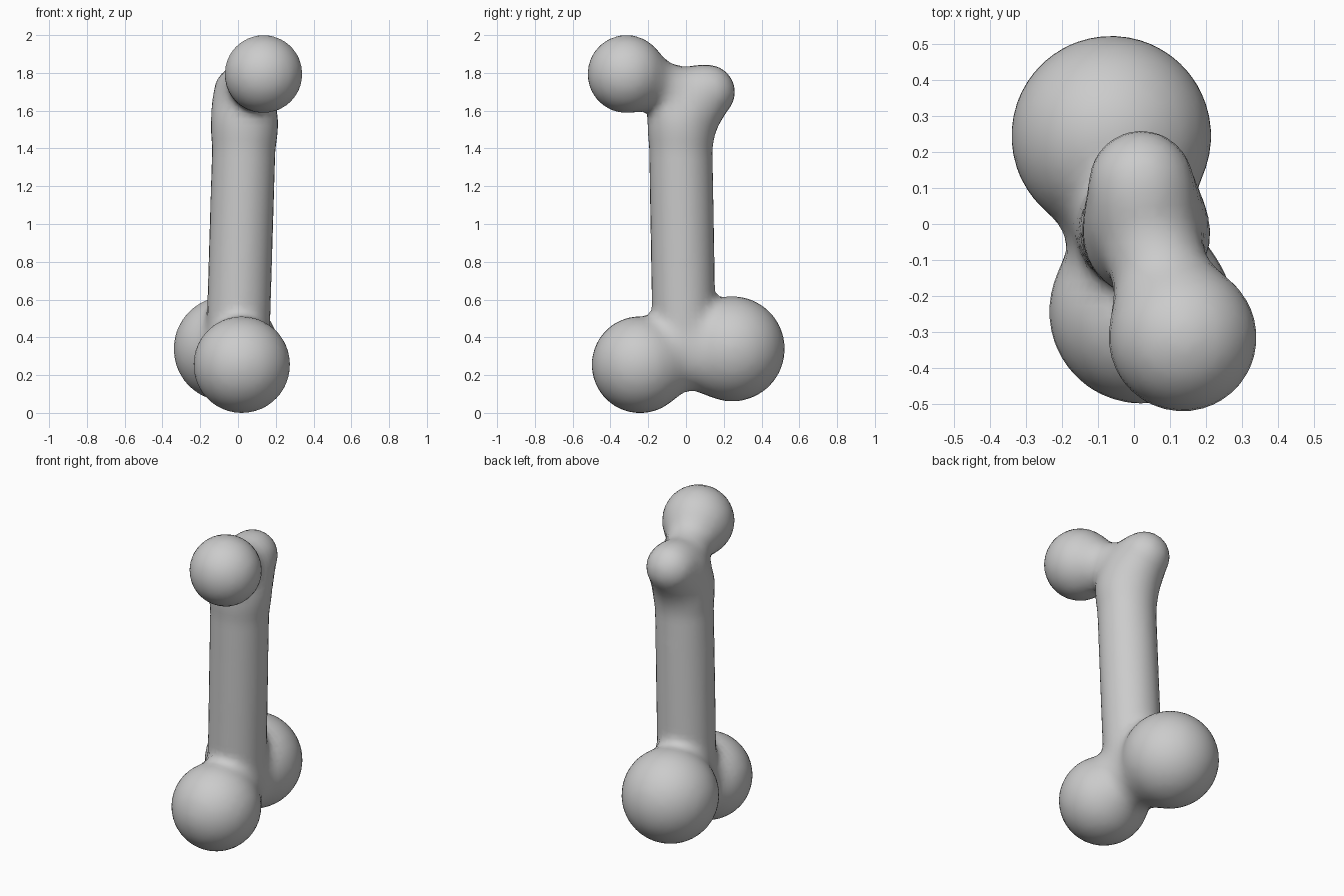
import bpy, bmesh
from mathutils import Vector as V

if "Cube" in bpy.data.objects:
    bpy.data.objects.remove(bpy.data.objects["Cube"])

# Round-ended limbs of the bone: start, end, start radius, end radius
LIMBS = [
    ((0.0, -0.01, 0.40), (0.035, -0.03, 1.55), 0.167, 0.167),     # shaft
    ((0.03, 0.0, 1.68), (0.10, -0.22, 1.76), 0.145, 0.125),       # neck
    ((0.035, -0.02, 1.52), (0.02, 0.115, 1.70), 0.15, 0.143),     # upper knob
    ((0.135, -0.315, 1.795), (0.135, -0.315, 1.796), 0.205, 0.205),   # upper ball
    ((0.02, -0.243, 0.256), (0.02, -0.243, 0.257), 0.255, 0.255),     # lower front ball
    ((-0.063, 0.245, 0.34), (-0.063, 0.245, 0.341), 0.277, 0.277),    # lower back ball
    ((0.01, -0.12, 0.28), (-0.03, 0.1, 0.30), 0.165, 0.165),      # bridge between lower balls
]
LIMBS = [(V(a), V(b), ra, rb) for a, b, ra, rb in LIMBS]
BLEND = 0.07


def distance(p):
    """Signed distance to all limbs, blended softly where they meet."""
    d = 9.0
    for a, b, ra, rb in LIMBS:
        ab = b - a
        t = min(1, max(0, (p - a).dot(ab) / ab.length_squared))
        e = (p - a - ab * t).length - (ra + (rb - ra) * t)
        h = max(BLEND - abs(d - e), 0) / BLEND
        d = min(d, e) - h * h * BLEND / 4
    return d


# Rough body: strings of overlapping spheres
bm = bmesh.new()
for a, b, ra, rb in LIMBS:
    n = max(1, int((b - a).length / 0.03))
    for i in range(n + 1):
        t = i / n
        ret = bmesh.ops.create_icosphere(bm, subdivisions=3, radius=ra + (rb - ra) * t)
        bmesh.ops.translate(bm, verts=ret["verts"], vec=a.lerp(b, t))
mesh = bpy.data.meshes.new("bone")
bm.to_mesh(mesh)
bm.free()
bone = bpy.data.objects.new("bone", mesh)
bpy.context.collection.objects.link(bone)
bpy.context.view_layer.objects.active = bone
bone.select_set(True)

# Fuse to one skin
remesh = bone.modifiers.new("fuse", "REMESH")
remesh.mode = "VOXEL"
remesh.voxel_size = 0.035
relax = bone.modifiers.new("relax", "SMOOTH")
relax.factor = 0.5
relax.iterations = 6
for name in ("fuse", "relax"):
    bpy.ops.object.modifier_apply(modifier=name)

# Pull the skin onto the blended surface
axes = (V((1, 0, 0)), V((0, 1, 0)), V((0, 0, 1)))
for v in bone.data.vertices:
    p = v.co.copy()
    for _ in range(4):
        g = V([distance(p + x * 0.002) - distance(p - x * 0.002) for x in axes])
        if g.length > 1e-6:
            p -= g.normalized() * distance(p)
    v.co = p

# Stand on the ground
low = min(v.co.z for v in bone.data.vertices)
for v in bone.data.vertices:
    v.co.z -= low
bpy.ops.object.shade_smooth()
